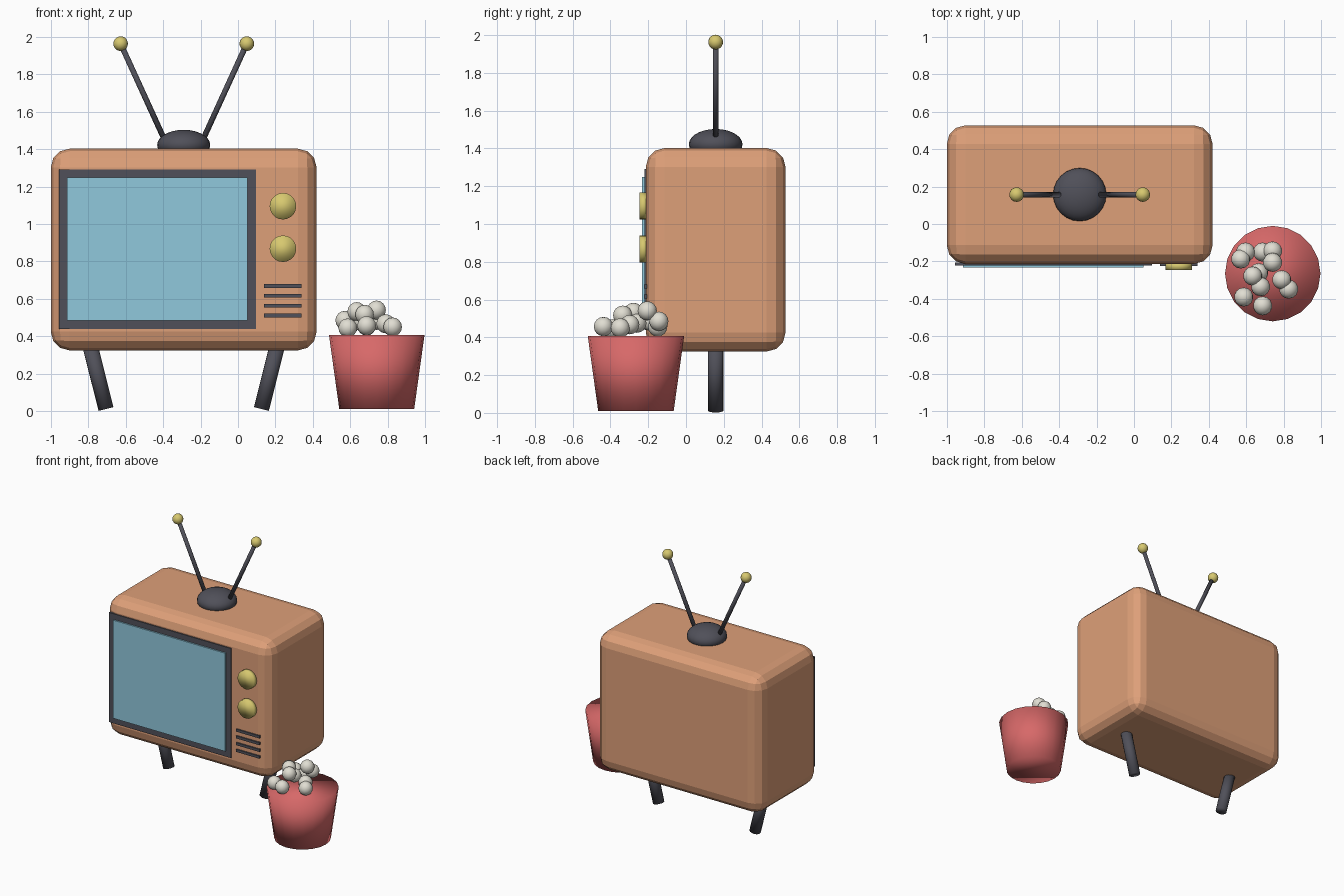
import bpy, math
from mathutils import Vector

if "Cube" in bpy.data.objects:
    bpy.data.objects.remove(bpy.data.objects["Cube"])


def material(name, rgb):
    m = bpy.data.materials.new(name)
    m.diffuse_color = (*rgb, 1)
    m.use_nodes = True
    m.node_tree.nodes["Principled BSDF"].inputs["Base Color"].default_value = m.diffuse_color
    return m


WOOD = material("wood", (0.73, 0.35, 0.19))
DARK = material("dark", (0.08, 0.08, 0.1))
GLASS = material("glass", (0.28, 0.58, 0.72))
GOLD = material("gold", (0.68, 0.58, 0.16))
RED = material("red", (0.68, 0.14, 0.14))
CREAM = material("cream", (0.75, 0.73, 0.65))


def finish(name, mat, smooth=False):
    o = bpy.context.object
    o.name = name
    o.data.materials.append(mat)
    if smooth:
        bpy.ops.object.shade_smooth()
    return o


def box(name, mat, lo, hi):
    lo, hi = Vector(lo), Vector(hi)
    bpy.ops.mesh.primitive_cube_add(size=1, location=(lo + hi) / 2)
    bpy.context.object.scale = hi - lo
    bpy.ops.object.transform_apply(location=False, rotation=False, scale=True)
    return finish(name, mat)


def rod(name, mat, a, b, r, sides=16):
    a, b = Vector(a), Vector(b)
    d = b - a
    bpy.ops.mesh.primitive_cylinder_add(vertices=sides, radius=r, depth=d.length,
                                        location=(a + b) / 2)
    bpy.context.object.rotation_euler = d.to_track_quat('Z', 'Y').to_euler()
    return finish(name, mat, True)


def ball(name, mat, c, r, scale=(1, 1, 1), seg=16, rings=10):
    bpy.ops.mesh.primitive_uv_sphere_add(segments=seg, ring_count=rings, radius=r, location=c)
    bpy.context.object.scale = scale
    return finish(name, mat, True)


CX, CY = -0.29, 0.157

# Rounded cabinet
cabinet = box("cabinet", WOOD, (-1.0, -0.213, 0.325), (0.42, 0.527, 1.402))
bev = cabinet.modifiers.new("rounding", 'BEVEL')
bev.width = 0.1
bev.segments = 3

# Screen surround and glass
box("screen_frame", DARK, (-0.957, -0.221, 0.44), (0.095, -0.205, 1.292))
box("screen_glass", GLASS, (-0.913, -0.232, 0.485), (0.051, -0.21, 1.248))

# Knobs
for i, z in enumerate((1.095, 0.868)):
    rod(f"knob_{i + 1}", GOLD, (0.24, -0.205, z), (0.24, -0.247, z), 0.071, 20)

# Speaker slots
for i in range(4):
    z = 0.669 - i * 0.0525
    box(f"speaker_slot_{i + 1}", DARK, (0.139, -0.223, z - 0.01), (0.34, -0.205, z + 0.01))

# Antenna base
ball("antenna_base", DARK, (CX, CY, 1.422), 0.142, (1, 1, 0.57), 24, 14)

# Mirrored antenna rods, tips and legs
for side, s in (("left", -1), ("right", 1)):
    tip = (CX + s * 0.337, CY, 1.963)
    rod(f"antenna_rod_{side}", DARK, (CX + s * 0.098, CY, 1.44), tip, 0.015, 12)
    ball(f"antenna_tip_{side}", GOLD, tip, 0.039)
    rod(f"leg_{side}", DARK, (CX + s * 0.415, CY, 0.012), (CX + s * 0.505, CY, 0.37), 0.041)

# Popcorn bucket
bpy.ops.mesh.primitive_cone_add(vertices=20, radius1=0.2, radius2=0.255, depth=0.395,
                                location=(0.741, -0.265, 0.2085))
finish("bucket", RED, True)

# Popcorn heap
heap = [(.57, -.187, .485), (.596, -.15, .46), (.687, -.15, .455), (.74, -.144, .485),
        (.74, -.205, .54), (.666, -.26, .475), (.634, -.278, .532), (.676, -.335, .517),
        (.586, -.39, .445), (.687, -.437, .457), (.789, -.298, .467), (.826, -.348, .45)]
for i, c in enumerate(heap):
    ball(f"popcorn_{i + 1}", CREAM, c, 0.051, seg=14, rings=8)
